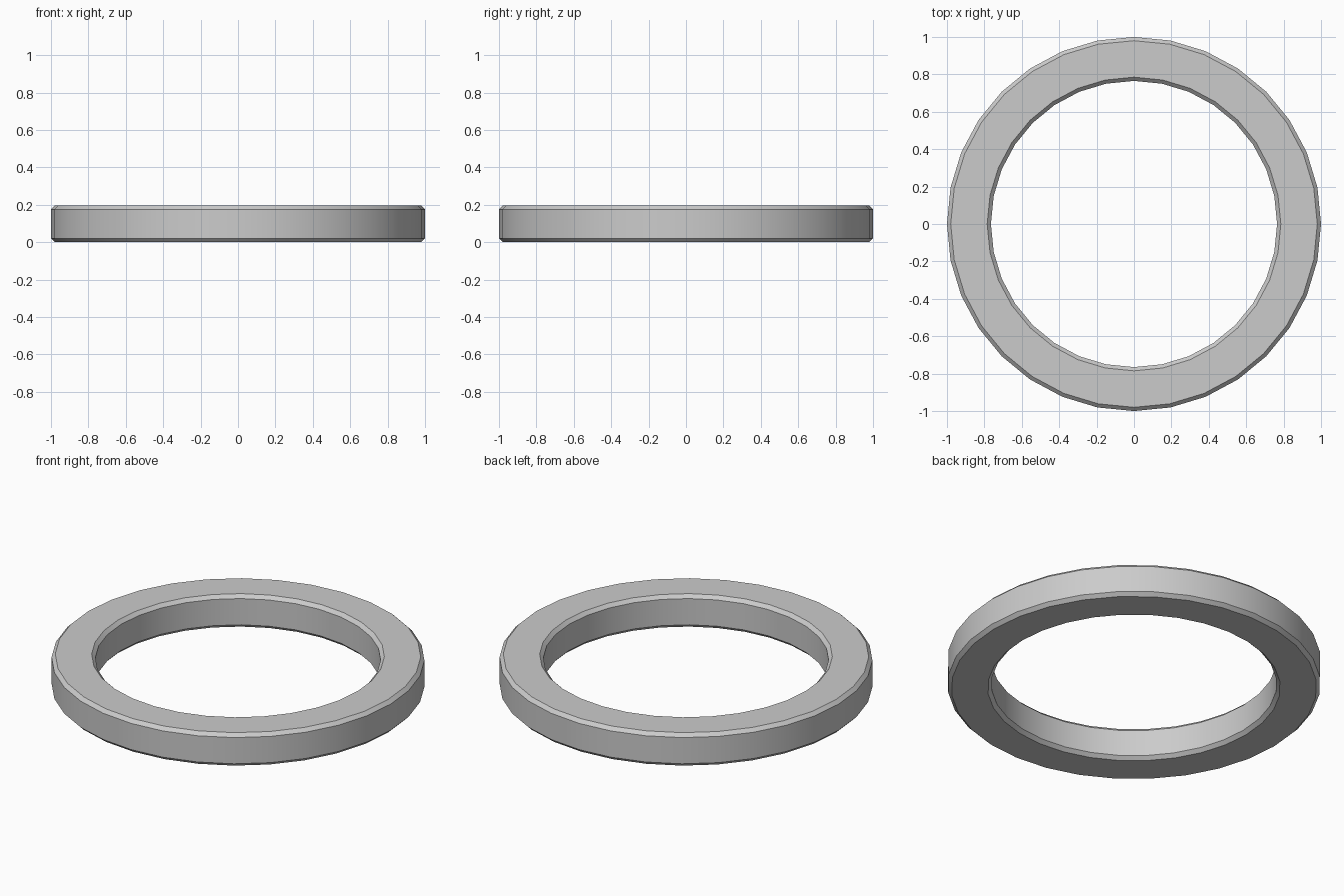
import bpy, bmesh, math

if "Cube" in bpy.data.objects:
    bpy.data.objects.remove(bpy.data.objects["Cube"])

SIDES = 32
R_OUT, R_IN, HEIGHT, CHAMFER = 1.0, 0.765, 0.195, 0.02

# Chamfered rectangular cross-section (radius, height)
c = CHAMFER
profile = [
    (R_OUT - c, 0), (R_OUT, c), (R_OUT, HEIGHT - c), (R_OUT - c, HEIGHT),
    (R_IN + c, HEIGHT), (R_IN, HEIGHT - c), (R_IN, c), (R_IN + c, 0),
]

# Sweep the section round the z axis
bm = bmesh.new()
rings = []
for i in range(SIDES):
    a = 2 * math.pi * i / SIDES
    rings.append([bm.verts.new((r * math.cos(a), r * math.sin(a), z)) for r, z in profile])
n = len(profile)
for i in range(SIDES):
    cur, nxt = rings[i], rings[(i + 1) % SIDES]
    for j in range(n):
        k = (j + 1) % n
        bm.faces.new((cur[j], nxt[j], nxt[k], cur[k]))
bmesh.ops.recalc_face_normals(bm, faces=bm.faces)

mesh = bpy.data.meshes.new("ring")
bm.to_mesh(mesh)
bm.free()
ring = bpy.data.objects.new("ring", mesh)
bpy.context.collection.objects.link(ring)

# Smooth round the ring, sharp at the chamfers
bpy.context.view_layer.objects.active = ring
ring.select_set(True)
bpy.ops.object.shade_smooth_by_angle(angle=math.radians(30))
